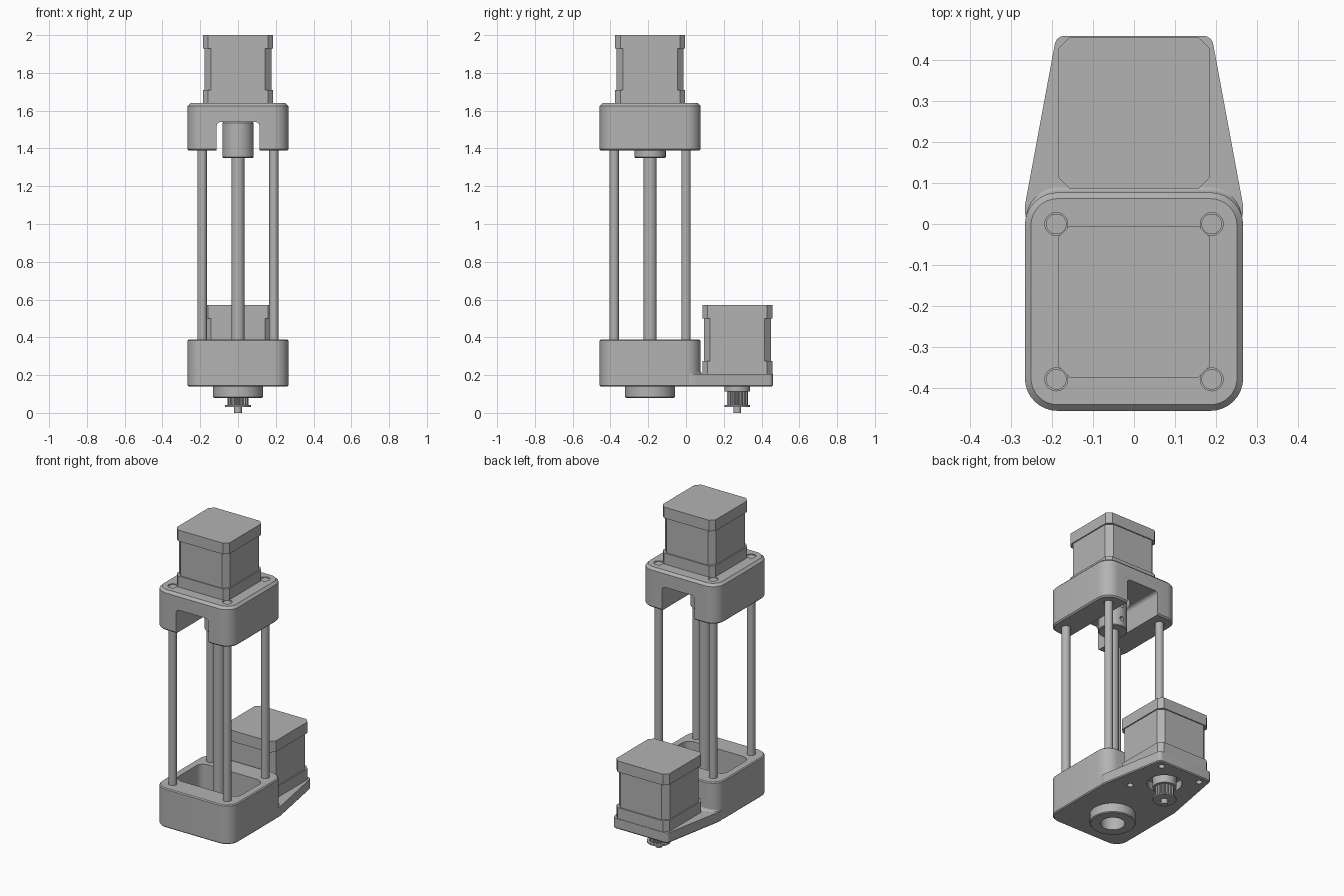
import bpy, bmesh, math
from mathutils import Vector, Matrix

cube = bpy.data.objects.get("Cube")
if cube:
    bpy.data.objects.remove(cube)

grey = bpy.data.materials.new("machine_grey")
grey.use_nodes = True
GREY = (0.45, 0.45, 0.45, 1)
grey.diffuse_color = GREY
grey.node_tree.nodes["Principled BSDF"].inputs["Base Color"].default_value = GREY

AXIS_Y = -0.19      # lead screw axis
DRIVE_Y = 0.272     # rear motor axis
ROD = 0.19          # rod offset from the screw axis


def rounded(points, radius, steps=8):
    """Round the corners of a counter-clockwise convex outline."""
    out = []
    for i, p in enumerate(points):
        p = Vector(p)
        a = (Vector(points[i - 1]) - p).normalized()
        b = (Vector(points[(i + 1) % len(points)]) - p).normalized()
        half = a.angle(b) / 2
        centre = p + (a + b).normalized() * radius / math.sin(half)
        start = p + a * radius / math.tan(half) - centre
        for k in range(steps + 1):
            turn = (math.pi - 2 * half) * k / steps
            out.append(centre + Matrix.Rotation(turn, 2) @ start)
    return out


def box_outline(hx, hy, radius, cy=0, steps=8):
    pts = [(-hx, cy - hy), (hx, cy - hy), (hx, cy + hy), (-hx, cy + hy)]
    return rounded(pts, radius, steps)


def finish(name, bm):
    bmesh.ops.recalc_face_normals(bm, faces=bm.faces)
    mesh = bpy.data.meshes.new(name)
    bm.to_mesh(mesh)
    bm.free()
    mesh.materials.append(grey)
    ob = bpy.data.objects.new(name, mesh)
    bpy.context.collection.objects.link(ob)
    return ob


def loft(name, sections):
    """Solid through a stack of (z, outline) sections."""
    bm = bmesh.new()
    rings = [[bm.verts.new((p[0], p[1], z)) for p in o] for z, o in sections]
    n = len(rings[0])
    for low, high in zip(rings, rings[1:]):
        for i in range(n):
            j = (i + 1) % n
            bm.faces.new((low[i], low[j], high[j], high[i]))
    bm.faces.new(rings[0][::-1])
    bm.faces.new(rings[-1])
    return finish(name, bm)


def turned(name, x, y, profile, segs=48):
    """Round part from (radius, z) steps."""
    def circle(r):
        return [(x + r * math.cos(math.tau * i / segs),
                 y + r * math.sin(math.tau * i / segs)) for i in range(segs)]
    return loft(name, [(z, circle(r)) for r, z in profile])


def cut(ob, *cutters):
    for c in cutters:
        mod = ob.modifiers.new("cut", 'BOOLEAN')
        mod.operation = 'DIFFERENCE'
        mod.solver = 'EXACT'
        mod.object = c
        with bpy.context.temp_override(object=ob, active_object=ob):
            bpy.ops.object.modifier_apply(modifier=mod.name)
        bpy.data.objects.remove(c)


def hole(x, y, r, z0, z1):
    return turned("cutter", x, y, [(r, z0), (r, z1)], 32)


def block(name, z0, z1, bottom, top):
    """Rounded housing with chamfered rims."""
    def outline(inset):
        return box_outline(0.267 - inset, 0.267 - inset, 0.08 - inset, AXIS_Y)
    return loft(name, [(z0, outline(bottom)), (z0 + bottom, outline(0)),
                       (z1 - top, outline(0)), (z1, outline(top))])


def motor(name, cy, z0, z1):
    """Square motor: two wide end caps around a narrower body."""
    cap = box_outline(0.185, 0.185, 0.027, cy, 1)
    core = box_outline(0.178, 0.178, 0.034, cy, 1)
    t = 0.07
    return loft(name, [(z0, cap), (z0 + t, cap), (z0 + t, core),
                       (z1 - t, core), (z1 - t, cap), (z1, cap)])


rod_spots = [(sx * ROD, AXIS_Y + sy * ROD) for sx in (-1, 1) for sy in (-1, 1)]

# Lower housing with its pocket and screw bore
lower = block("lower_housing", 0.14, 0.388, 0.006, 0.006)
cut(lower,
    loft("cutter", [(z, box_outline(0.22, 0.135, 0.05, AXIS_Y)) for z in (0.21, 0.5)]),
    hole(0, AXIS_Y, 0.07, 0.1, 0.3))

# Fillet where the housing back meets the motor plate
fillet = []
for k in range(7):
    a = math.pi / 2 * k / 6
    shift = 0.022 * (1 - math.sin(a))
    fillet.append((0.203 + 0.03 * (1 - math.cos(a)),
                   box_outline(0.264, 0.1, 0.08, -0.025 + shift)))
loft("housing_fillet", fillet)

# Tapered plate carrying the rear motor
plate_shape = [(-0.266, 0), (0.266, 0), (0.266, 0.05), (0.19, 0.46), (-0.19, 0.46), (-0.266, 0.05)]
small = [(x * 0.98, y * 0.99) for x, y in plate_shape]
plate = loft("motor_plate", [(0.14, rounded(small, 0.022)), (0.146, rounded(plate_shape, 0.024)),
                             (0.205, rounded(plate_shape, 0.024))])
cut(plate, hole(0, DRIVE_Y, 0.1, 0.1, 0.19),
    *[hole(sx * 0.14, DRIVE_Y + sy * 0.14, 0.018, 0.1, 0.18)
      for sx in (-1, 1) for sy in (-1, 1)])

# Upper housing with a front-to-back channel
upper = block("upper_housing", 1.388, 1.64, 0.008, 0.015)
channel = loft("cutter", [(z, box_outline(0.113, 0.2, 0.022, 1.34)) for z in (-0.6, 0.6)])
channel.data.transform(Matrix.Rotation(math.pi / 2, 4, 'X'))
cut(upper, channel, hole(0, AXIS_Y, 0.1, 1.5, 1.7),
    *[hole(x, y, 0.028, 1.3, 1.7) for x, y in rod_spots])

# Guide rods
for i, (x, y) in enumerate(rod_spots):
    turned(f"guide_rod_{i + 1}", x, y, [(0.025, 0.3), (0.025, 1.636)], 32)

# Lead screw, coupling and motor shaft
turned("lead_screw", 0, AXIS_Y, [(0.035, 0.17), (0.035, 1.37)])
coupling = turned("shaft_coupling", 0, AXIS_Y,
                  [(0.079, 1.35), (0.083, 1.354), (0.083, 1.536), (0.079, 1.54)])
for z in (1.40, 1.49):
    grub = hole(0, 0, 0.014, 0.05, 0.1)
    grub.data.transform(Matrix.Translation((0, AXIS_Y, z)) @ Matrix.Rotation(-math.pi / 2, 4, 'X'))
    cut(coupling, grub)
turned("upper_motor_shaft", 0, AXIS_Y, [(0.02, 1.53), (0.02, 1.65)])
turned("upper_motor_boss", 0, AXIS_Y, [(0.095, 1.615), (0.095, 1.645)])

# Bearing collar under the lower housing
collar = turned("bearing_collar", 0, AXIS_Y,
                [(0.127, 0.08), (0.132, 0.085), (0.132, 0.142)])
cut(collar, hole(0, AXIS_Y, 0.07, 0, 0.3))

# Motors
motor("upper_motor", AXIS_Y, 1.64, 2.0)
motor("rear_motor", DRIVE_Y, 0.205, 0.57)

# Drive pulley: shaft, flange, toothed drum and hub
turned("drive_shaft", 0, DRIVE_Y, [(0.02, 0), (0.02, 0.2)])
turned("pulley_flange", 0, DRIVE_Y, [(0.068, 0.032), (0.068, 0.041)])
turned("pulley_hub", 0, DRIVE_Y, [(0.068, 0.112), (0.068, 0.175)])
teeth = []
for i in range(64):
    r = 0.055 if i % 4 < 2 else 0.046
    a = math.tau * i / 64
    teeth.append((r * math.cos(a), DRIVE_Y + r * math.sin(a)))
loft("pulley_teeth", [(0.038, teeth), (0.115, teeth)])

# Smooth the round faces, keep the rims crisp
bpy.ops.object.select_all(action='DESELECT')
for ob in bpy.context.collection.objects:
    if ob.type == 'MESH' and ob.data.materials and ob.data.materials[0] == grey:
        ob.select_set(True)
        bpy.context.view_layer.objects.active = ob
bpy.ops.object.shade_smooth_by_angle(angle=math.radians(30))
